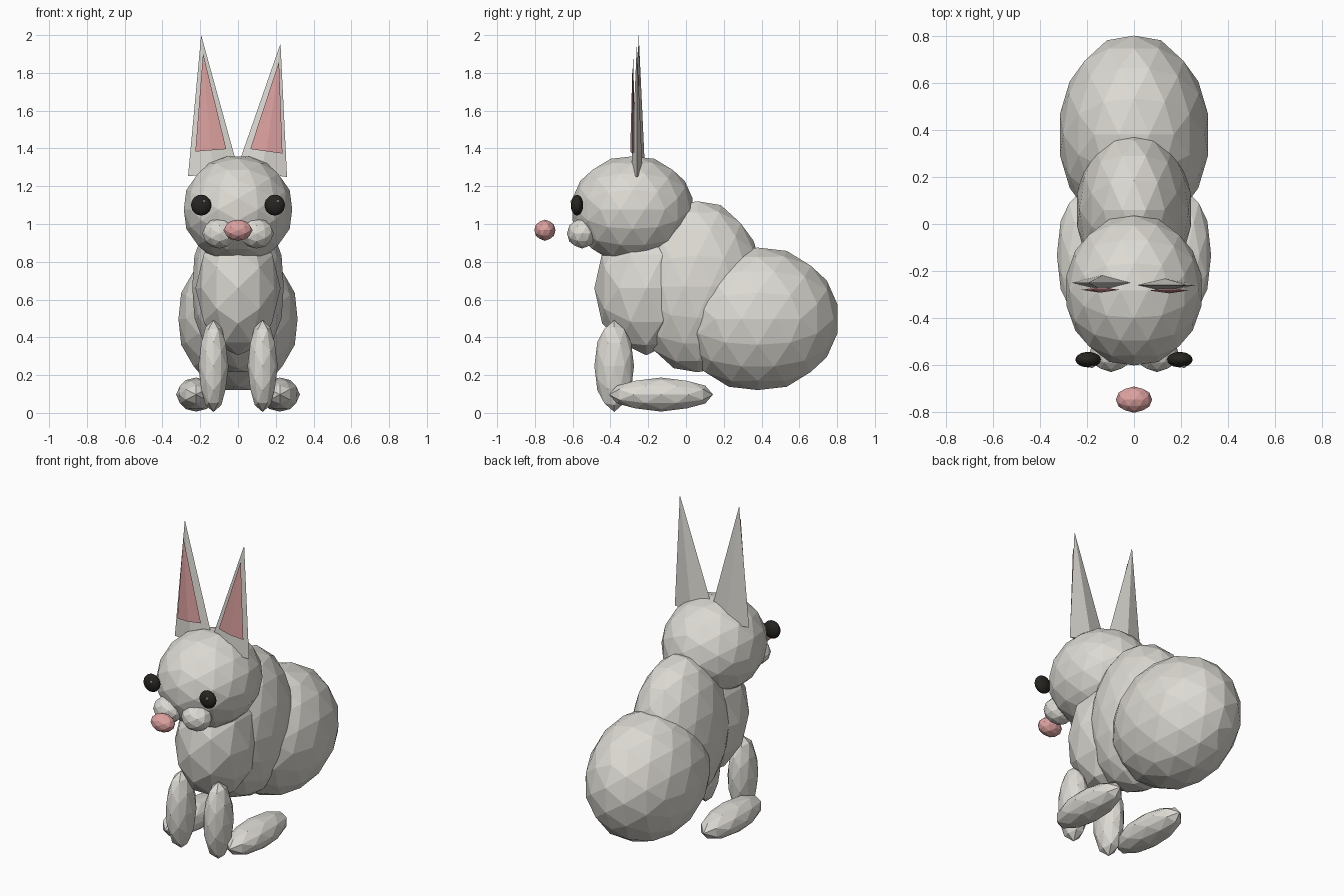
import bpy, bmesh, math
from itertools import combinations
from mathutils import Vector, Matrix

if "Cube" in bpy.data.objects:
    bpy.data.objects.remove(bpy.data.objects["Cube"])


def material(name, rgb):
    m = bpy.data.materials.new(name)
    m.diffuse_color = (*rgb, 1)
    m.use_nodes = True
    m.node_tree.nodes["Principled BSDF"].inputs["Base Color"].default_value = m.diffuse_color
    return m


FUR = material("fur", (0.72, 0.70, 0.65))
PINK = material("pink", (0.72, 0.36, 0.35))
BLACK = material("black", (0.02, 0.018, 0.015))
WHITE = material("white", (1, 1, 1))


def finish(bm, name, mat, matrix):
    bm.transform(matrix)
    bmesh.ops.recalc_face_normals(bm, faces=bm.faces)
    me = bpy.data.meshes.new(name)
    bm.to_mesh(me)
    bm.free()
    me.materials.append(mat)
    ob = bpy.data.objects.new(name, me)
    bpy.context.collection.objects.link(ob)
    return ob


def ball(name, center, radii, freq=2, mat=FUR):
    """Faceted ellipsoid: icosahedron with every edge split into freq pieces."""
    t = (1 + math.sqrt(5)) / 2
    pts = []
    for a in (-1, 1):
        for b in (-t, t):
            pts += [Vector((a, 0, b)), Vector((0, b, a)), Vector((b, a, 0))]
    bm = bmesh.new()
    for tri in combinations(pts, 3):
        if any((p - q).length > 2.1 for p, q in combinations(tri, 2)):
            continue
        A, B, C = tri
        v = {}
        for i in range(freq + 1):
            for j in range(freq + 1 - i):
                p = A * (freq - i - j) + B * i + C * j
                v[i, j] = bm.verts.new(p.normalized())
        for i in range(freq):
            for j in range(freq - i):
                bm.faces.new((v[i, j], v[i + 1, j], v[i, j + 1]))
                if i + j < freq - 1:
                    bm.faces.new((v[i + 1, j], v[i + 1, j + 1], v[i, j + 1]))
    bmesh.ops.remove_doubles(bm, verts=bm.verts, dist=1e-4)
    return finish(bm, name, mat,
                  Matrix.Translation(center) @ Matrix.Diagonal((*radii, 1)))


def ear_cone(name, base, tip, half_width, half_depth, mat):
    """Four-sided flattened cone from base centre to tip."""
    base, tip = Vector(base), Vector(tip)
    axis = tip - base
    bm = bmesh.new()
    bmesh.ops.create_cone(bm, cap_ends=True, segments=4, radius1=1, radius2=0, depth=1)
    bmesh.ops.remove_doubles(bm, verts=bm.verts, dist=1e-5)
    rot = Matrix.Rotation(math.atan2(axis.x, axis.z), 4, 'Y')
    return finish(bm, name, mat,
                  Matrix.Translation((base + tip) / 2) @ rot
                  @ Matrix.Diagonal((half_width, half_depth, axis.length, 1)))


# Body and head
ball("haunch", (0, 0.38, 0.498), (0.322, 0.43, 0.385), 3)
ball("body", (0, 0.06, 0.668), (0.247, 0.35, 0.462), 3)
ball("chest", (0, -0.21, 0.66), (0.225, 0.275, 0.355), 2)
ball("head", (0, -0.283, 1.077), (0.293, 0.325, 0.287), 3)
ball("nose", (0, -0.747, 0.967), (0.077, 0.056, 0.056), 2, PINK)

# Paired parts
for s, side in ((-1, "left"), (1, "right")):
    ball(f"front_leg_{side}", (s * 0.13, -0.38, 0.248), (0.08, 0.105, 0.243))
    ball(f"foot_{side}", (s * 0.222, -0.132, 0.097), (0.106, 0.275, 0.09))
    ball(f"muzzle_{side}", (s * 0.098, -0.55, 0.95), (0.092, 0.08, 0.08))
    ball(f"eye_{side}", (s * 0.195, -0.577, 1.10), (0.054, 0.033, 0.055), 4, BLACK)
    ball(f"eye_glint_{side}", (s * 0.195 + 0.016, -0.605, 1.12), (0.009,) * 3, 1, WHITE)

# Ears, slightly different on each side
ear_cone("ear_left", (-0.13, -0.25, 1.265), (-0.195, -0.25, 2.0), 0.135, 0.034, FUR)
ear_cone("ear_right", (0.126, -0.26, 1.268), (0.225, -0.26, 1.955), 0.135, 0.03, FUR)
ear_cone("inner_ear_left", (-0.144, -0.28, 1.39), (-0.185, -0.28, 1.905), 0.082, 0.012, PINK)
ear_cone("inner_ear_right", (0.15, -0.283, 1.385), (0.217, -0.283, 1.86), 0.086, 0.012, PINK)
